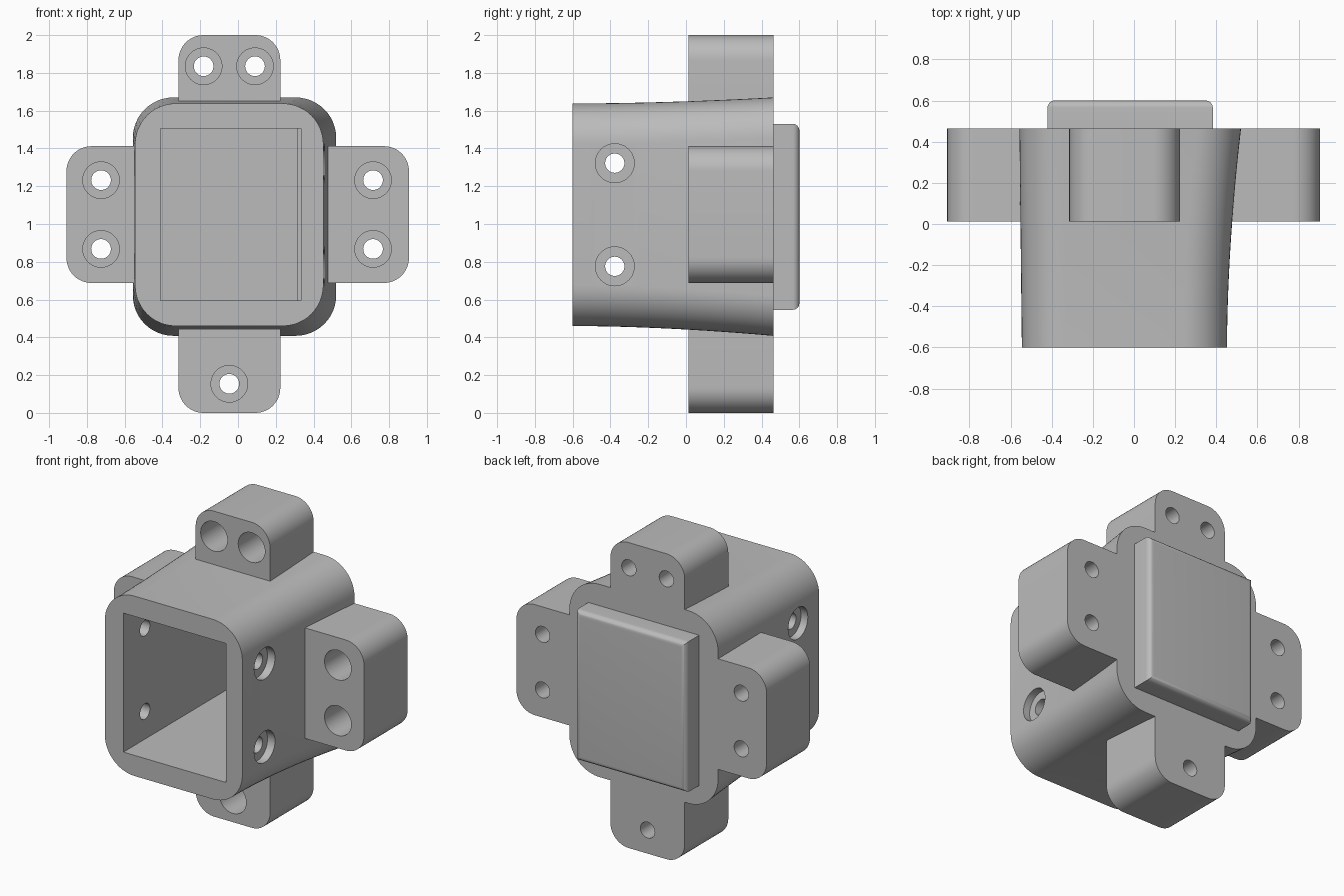
import bpy
import bmesh
from math import cos, sin, pi, radians
from mathutils import Vector

if "Cube" in bpy.data.objects:
    bpy.data.objects.remove(bpy.data.objects["Cube"], do_unlink=True)

GREY = (0.5, 0.5, 0.5, 1)
material = bpy.data.materials.new("plain_grey")
material.use_nodes = True
material.diffuse_color = GREY
material.node_tree.nodes["Principled BSDF"].inputs["Base Color"].default_value = GREY

FRONT, BACK = -0.6, 0.463      # body ends along y
TAB_FRONT = 0.012


def rounded_rect(x0, x1, z0, z1, y, radii=(0, 0, 0, 0), steps=12):
    """Ring in the xz plane; radii run top right, top left, bottom left, bottom right."""
    corners = ((x1, z1, -1, -1), (x0, z1, 1, -1), (x0, z0, 1, 1), (x1, z0, -1, 1))
    ring = []
    for i, ((cx, cz, sx, sz), r) in enumerate(zip(corners, radii)):
        count = steps if r else 0
        for k in range(count + 1):
            a = (i + k / max(count, 1)) * pi / 2
            ring.append(Vector((cx + sx * r + r * cos(a), y, cz + sz * r + r * sin(a))))
    return ring


def loft(name, rings):
    """Closed solid through a row of rings."""
    bm = bmesh.new()
    rows = [[bm.verts.new(p) for p in ring] for ring in rings]
    n = len(rows[0])
    for a, b in zip(rows, rows[1:]):
        for i in range(n):
            j = (i + 1) % n
            bm.faces.new((a[i], a[j], b[j], b[i]))
    bm.faces.new(rows[0])
    bm.faces.new(rows[-1])
    bmesh.ops.recalc_face_normals(bm, faces=bm.faces)
    mesh = bpy.data.meshes.new(name)
    bm.to_mesh(mesh)
    bm.free()
    mesh.materials.append(material)
    obj = bpy.data.objects.new(name, mesh)
    bpy.context.collection.objects.link(obj)
    return obj


def stepped_hole(start, direction, wide, bore_depth, narrow, length):
    """Cutter with a wide bore and a narrow through hole."""
    direction = Vector(direction)
    side = direction.orthogonal().normalized()
    up = direction.cross(side)
    profile = ((-0.05, wide), (bore_depth, wide), (bore_depth, narrow), (length, narrow))
    rings = [[Vector(start) + direction * d
              + (side * cos(k * pi / 20) + up * sin(k * pi / 20)) * r for k in range(40)]
             for d, r in profile]
    return loft("hole_cutter", rings)


def cut(obj, cutters):
    bpy.context.view_layer.objects.active = obj
    for cutter in cutters:
        cutter.hide_render = True
        mod = obj.modifiers.new("cut", "BOOLEAN")
        mod.operation = "DIFFERENCE"
        mod.solver = "EXACT"
        mod.object = cutter
        bpy.ops.object.modifier_apply(modifier=mod.name)
        bpy.data.objects.remove(cutter, do_unlink=True)


def smooth(obj):
    bpy.ops.object.select_all(action="DESELECT")
    obj.select_set(True)
    bpy.context.view_layer.objects.active = obj
    bpy.ops.object.shade_smooth_by_angle(angle=radians(35))


# Flared body with rounded corners
rings = []
for i in range(13):
    t = i / 12
    flare = t ** 1.8
    rings.append(rounded_rect(-0.545 - 0.012 * t, 0.452 + 0.068 * flare,
                              0.46 - 0.052 * flare, 1.638 + 0.032 * flare,
                              FRONT + (BACK - FRONT) * t, (0.215,) * 4))
body = loft("body", rings)

# Square pocket, slightly narrower behind its mouth
pocket = [rounded_rect(-0.41, right, 0.595, 1.505, y)
          for y, right in ((-0.7, 0.333), (-0.57, 0.333), (-0.57, 0.316), (0.46, 0.316))]
cutters = [loft("pocket_cutter", pocket)]

# Counterbored screw holes through both side walls
for z in (0.776, 1.322):
    cutters.append(stepped_hole((0.456, -0.377, z), (-1, 0, 0), 0.103, 0.05, 0.051, 0.3))
    cutters.append(stepped_hole((-0.547, -0.377, z), (1, 0, 0), 0.103, 0.05, 0.051, 0.3))
cut(body, cutters)
smooth(body)

# Mounting tabs: extents, corner radii and screw positions
R = 0.132
tabs = {
    "top_tab": ((-0.315, 0.224, 1.58, 2.0), (R, R, 0, 0), ((-0.182, 1.835), (0.09, 1.835))),
    "bottom_tab": ((-0.315, 0.224, 0.0, 0.52), (0, 0, R, R), ((-0.046, 0.154),)),
    "left_tab": ((0.4, 0.905, 0.688, 1.412), (R, 0, 0, R), ((0.715, 0.868), (0.715, 1.232))),
    "right_tab": ((-0.908, -0.48, 0.688, 1.412), (0, R, R, 0),
                  ((-0.725, 0.868), (-0.725, 1.232))),
}
for name, (extent, radii, screws) in tabs.items():
    tab = loft(name, [rounded_rect(*extent, y, radii) for y in (TAB_FRONT, BACK)])
    cut(tab, [stepped_hole((x, TAB_FRONT, z), (0, 1, 0), 0.097, 0.3, 0.052, 0.6)
              for x, z in screws])
    smooth(tab)

# Raised back pad with softened rear edges
soft = 0.035
rings = [rounded_rect(-0.42, 0.383, 0.546, 1.53, BACK - 0.001)]
for k in range(9):
    a = k / 8 * pi / 2
    inset = soft * (1 - cos(a))
    rings.append(rounded_rect(-0.42 + inset, 0.383 - inset, 0.546 + inset, 1.53 - inset,
                              0.6 - soft + soft * sin(a)))
pad = loft("back_pad", rings)
smooth(pad)
